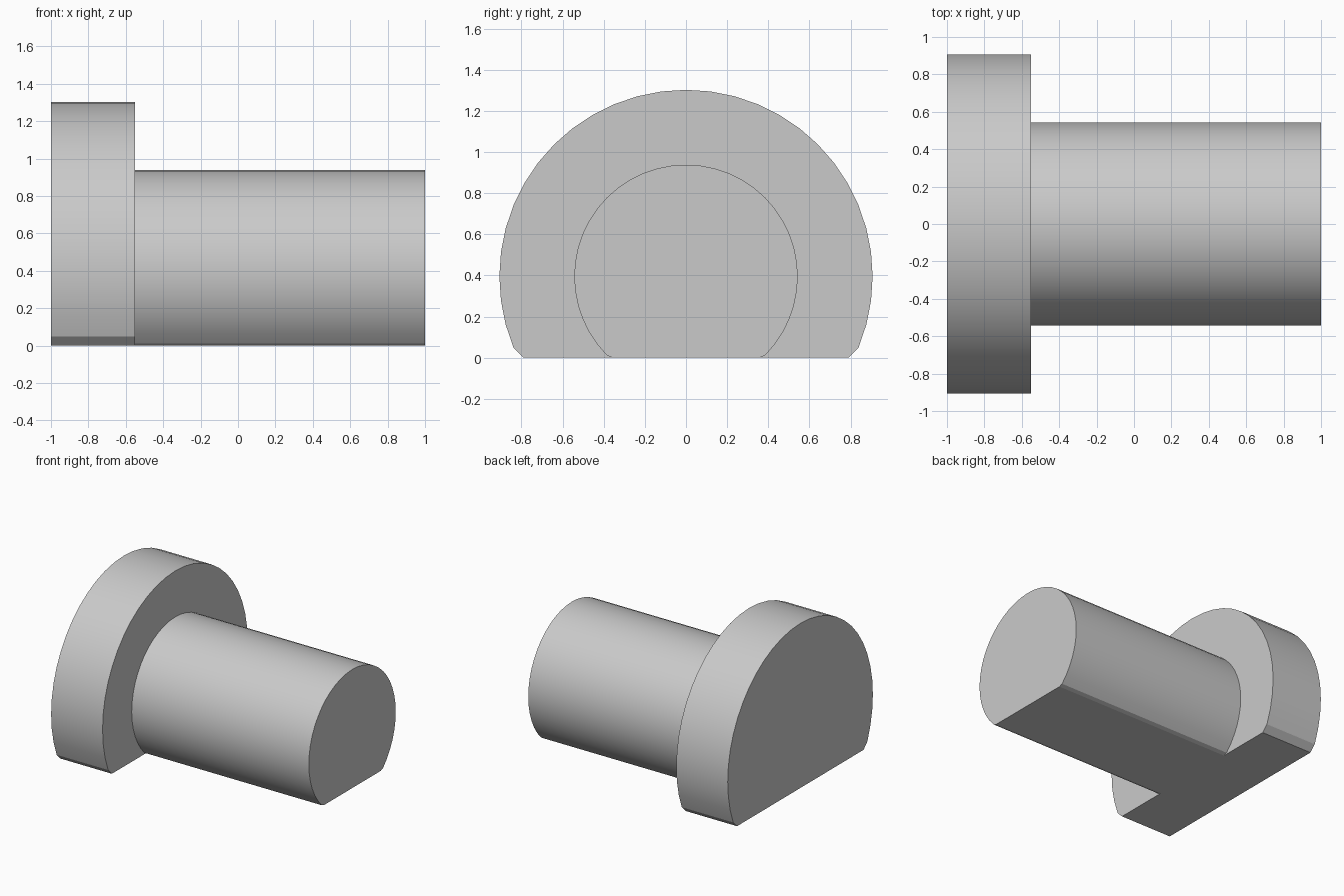
import bpy, bmesh, math

if "Cube" in bpy.data.objects:
    bpy.data.objects.remove(bpy.data.objects["Cube"], do_unlink=True)

grey = bpy.data.materials.new("light grey")
grey.use_nodes = True
colour = (0.59, 0.59, 0.59, 1)
grey.diffuse_color = colour
grey.node_tree.nodes["Principled BSDF"].inputs["Base Color"].default_value = colour

AXIS_Z = 0.395
SEGMENTS = 48


def flat_cylinder(name, radius, x0, x1, lowest, flat_half, start_cap=True):
    """Cylinder along x, cut flat at z = 0 with a small chamfer beside the flat."""
    step = 360 / SEGMENTS
    count = round((180 + 2 * lowest) / step)
    angles = [math.radians(-lowest + i * step) for i in range(count + 1)]
    profile = [(radius * math.cos(a), AXIS_Z + radius * math.sin(a)) for a in angles]
    profile = [(flat_half, 0)] + profile + [(-flat_half, 0)]

    bm = bmesh.new()
    start = [bm.verts.new((x0, y, z)) for y, z in profile]
    end = [bm.verts.new((x1, y, z)) for y, z in profile]
    n = len(profile)
    for i in range(n):
        j = (i + 1) % n
        bm.faces.new((start[i], end[i], end[j], start[j]))
    bm.faces.new(end)
    if start_cap:
        bm.faces.new(start[::-1])
    # Each side face was wound start-to-end; orient it away from the axis
    for f in bm.faces:
        f.normal_update()
        c = f.calc_center_median()
        out = f.normal.y * c.y + f.normal.z * (c.z - AXIS_Z)
        if abs(f.normal.x) < 0.5 and out < 0:
            f.normal_flip()
        elif abs(f.normal.x) > 0.5 and f.normal.x * (c.x - (x0 + x1) / 2) < 0:
            f.normal_flip()

    mesh = bpy.data.meshes.new(name)
    bm.to_mesh(mesh)
    bm.free()
    mesh.materials.append(grey)
    obj = bpy.data.objects.new(name, mesh)
    bpy.context.collection.objects.link(obj)

    # Smooth round wall, sharp rims and chamfer
    bpy.ops.object.select_all(action="DESELECT")
    obj.select_set(True)
    bpy.context.view_layer.objects.active = obj
    bpy.ops.object.shade_smooth_by_angle(angle=math.radians(20))
    return obj


# Wide head at the model's right end
flat_cylinder("head", 0.907, -1, -0.55, 22.5, 0.79)

# Narrower shaft, butting against the head
flat_cylinder("shaft", 0.543, -0.55, 1, 45, 0.355, start_cap=False)
